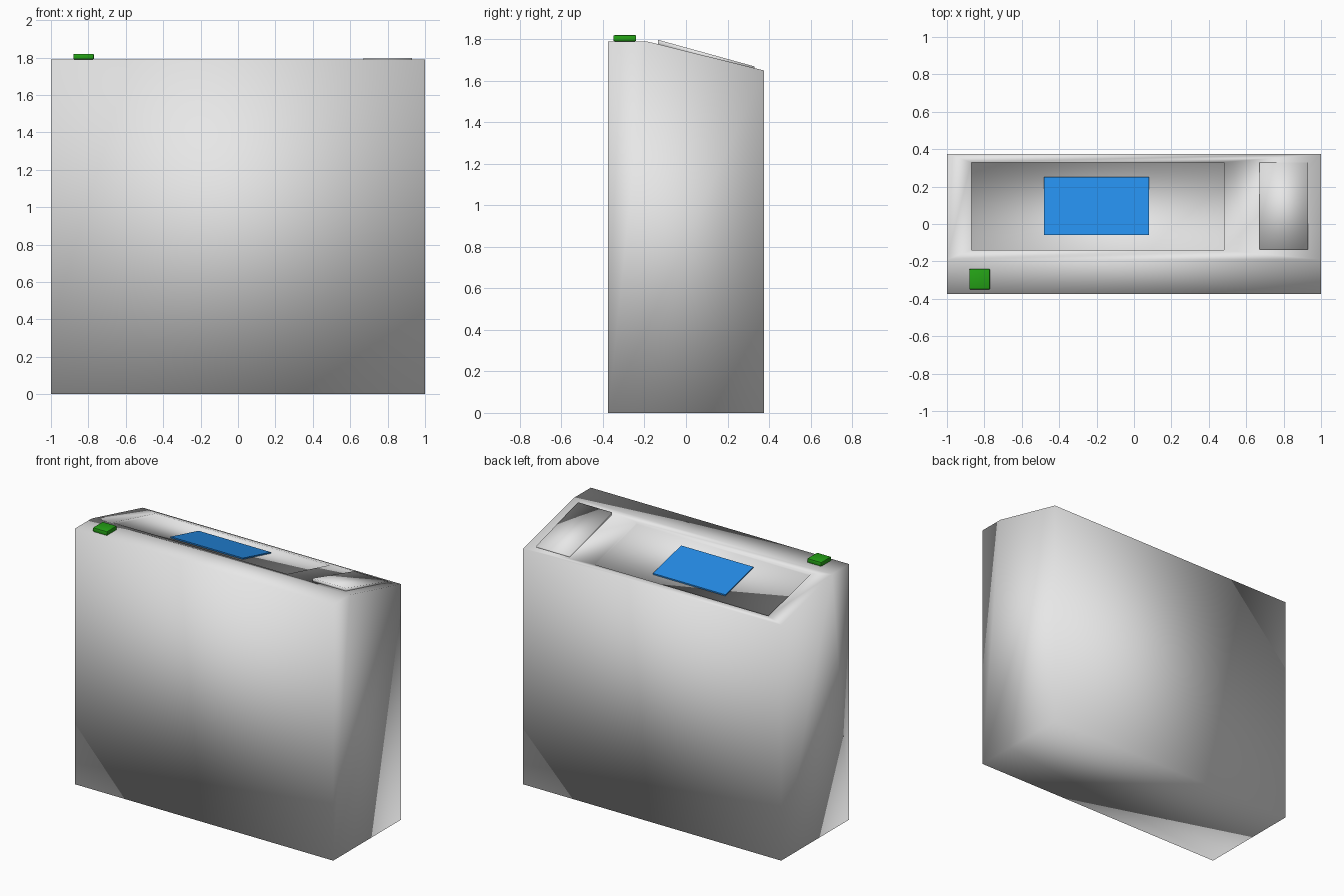
import bpy
import bmesh

cube = bpy.data.objects.get("Cube")
if cube:
    bpy.data.objects.remove(cube, do_unlink=True)

# Main sizes
HALF_W, HALF_D = 1.0, 0.375
TOP, BACK_TOP, BREAK_Y = 1.79, 1.65, -0.19


def material(name, color):
    mat = bpy.data.materials.new(name)
    mat.use_nodes = True
    mat.diffuse_color = (*color, 1)
    mat.node_tree.nodes["Principled BSDF"].inputs["Base Color"].default_value = (*color, 1)
    return mat


def slope(y):
    """Height of the sloping lid at depth y."""
    t = (y - BREAK_Y) / (HALF_D - BREAK_Y)
    return TOP + (BACK_TOP - TOP) * t


def prism(name, profile, x0, x1, mat, smooth=False):
    """Sweep a (y, z) profile along x."""
    bm = bmesh.new()
    face = bm.faces.new([bm.verts.new((x0, y, z)) for y, z in profile])
    swept = bmesh.ops.extrude_face_region(bm, geom=[face])["geom"]
    moved = [v for v in swept if isinstance(v, bmesh.types.BMVert)]
    bmesh.ops.translate(bm, verts=moved, vec=(x1 - x0, 0, 0))
    bmesh.ops.recalc_face_normals(bm, faces=bm.faces)
    for f in bm.faces:
        f.smooth = smooth
    mesh = bpy.data.meshes.new(name)
    bm.to_mesh(mesh)
    bm.free()
    mesh.materials.append(mat)
    obj = bpy.data.objects.new(name, mesh)
    bpy.context.collection.objects.link(obj)
    return obj


def lid_slab(name, x0, x1, y0, y1, low, high, mat, smooth=False):
    """Block lying along the lid; low is one offset, high is (front, back)."""
    profile = [(y0, slope(y0) + low), (y1, slope(y1) + low),
               (y1, slope(y1) + high[1]), (y0, slope(y0) + high[0])]
    return prism(name, profile, x0, x1, mat, smooth)


def apply_modifiers(obj):
    bpy.ops.object.select_all(action='DESELECT')
    bpy.context.view_layer.objects.active = obj
    obj.select_set(True)
    for mod in list(obj.modifiers):
        bpy.ops.object.modifier_apply(modifier=mod.name)


grey = material("light_grey", (0.8, 0.8, 0.8))
blue = material("screen_blue", (0.02, 0.29, 0.88))
green = material("button_green", (0.018, 0.36, 0.008))

# Cabinet with a sloping rear lid
body_profile = [(-HALF_D, 0), (HALF_D, 0), (HALF_D, BACK_TOP),
                (BREAK_Y, TOP), (-HALF_D, TOP)]
body = prism("cabinet_body", body_profile, -HALF_W, HALF_W, grey, True)

# Shallow tray sunk into the lid
cutter = lid_slab("tray_cutter", -0.87, 0.48, -0.14, 0.33, -0.015, (0.1, 0.1), grey, True)
cutter.hide_render = True
cut = body.modifiers.new("tray", 'BOOLEAN')
cut.operation = 'DIFFERENCE'
cut.solver = 'EXACT'
cut.object = cutter
apply_modifiers(body)
bpy.data.objects.remove(cutter, do_unlink=True)

# Screen plate in the tray
lid_slab("screen", -0.48, 0.08, -0.06, 0.25, -0.0149, (-0.006, -0.006), blue)

# Raised panel on the left of the lid
lid_slab("side_panel", 0.67, 0.93, -0.135, 0.33, -0.005, (0.021, 0.008), grey, True)

# Square push button on the front ledge
button_profile = [(-0.35, TOP), (-0.24, TOP), (-0.24, 1.82), (-0.35, 1.82)]
button = prism("push_button", button_profile, -0.88, -0.77, green)
bevel = button.modifiers.new("soft_edges", 'BEVEL')
bevel.width = 0.006
bevel.segments = 2
apply_modifiers(button)
bpy.ops.object.shade_smooth_by_angle()
